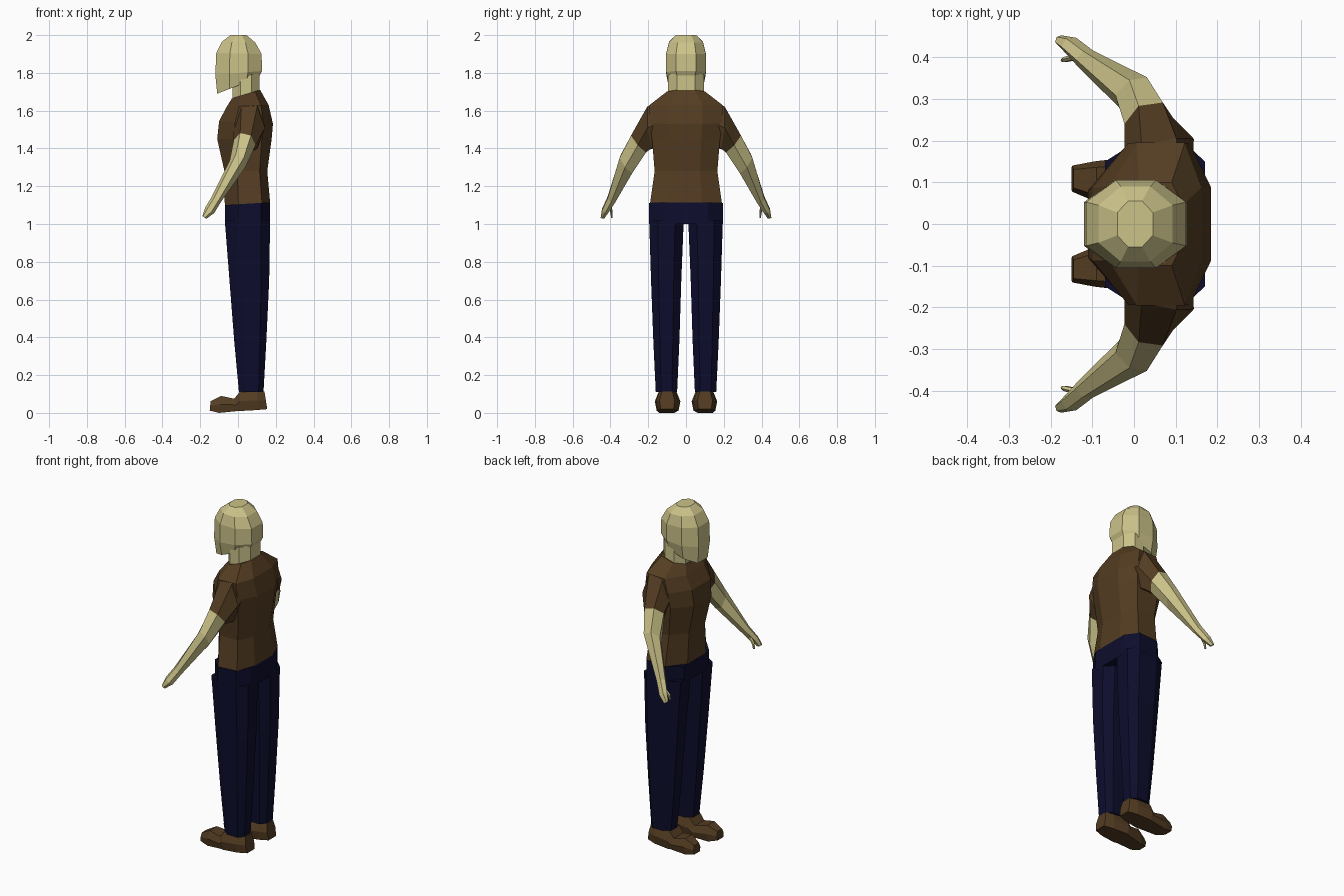
import bpy, bmesh
from mathutils import Vector

if "Cube" in bpy.data.objects:
    bpy.data.objects.remove(bpy.data.objects["Cube"])


def material(name, rgb):
    m = bpy.data.materials.new(name)
    m.diffuse_color = (*rgb, 1)
    m.use_nodes = True
    m.node_tree.nodes["Principled BSDF"].inputs["Base Color"].default_value = m.diffuse_color
    return m


SKIN = material("skin", (0.60, 0.54, 0.25))
BROWN = material("brown", (0.088, 0.046, 0.016))
NAVY = material("navy", (0.004, 0.004, 0.026))


def loft(name, rings, mat, side=1):
    """Skin a list of equal-length point rings, capped at both ends."""
    bm = bmesh.new()
    vs = [[bm.verts.new((p[0], p[1] * side, p[2])) for p in r] for r in rings]
    n = len(vs[0])
    for a, b in zip(vs, vs[1:]):
        for i in range(n):
            j = (i + 1) % n
            bm.faces.new((a[i], a[j], b[j], b[i]))
    bm.faces.new(vs[0])
    bm.faces.new(vs[-1])
    bmesh.ops.recalc_face_normals(bm, faces=bm.faces)
    me = bpy.data.meshes.new(name)
    bm.to_mesh(me)
    bm.free()
    me.materials.append(mat)
    ob = bpy.data.objects.new(name, me)
    bpy.context.collection.objects.link(ob)
    return ob


def octagon(x0, x1, w, z0, z1, cy=0, flat=0.5, f0=0.3, f1=0.3):
    """Body slice: front x0 at height z0, back x1 at height z1, half width w."""
    d = x1 - x0
    half = [(x0, flat * w), (x0 + f0 * d, w), (x1 - f1 * d, w), (x1, flat * w)]
    pts = half + [(x, -y) for x, y in reversed(half)]
    return [(x, cy + y, z0 + (z1 - z0) * (x - x0) / d) for x, y in pts]


def limb(spec):
    """Hexagonal slices from outer point, inner point and half thickness."""
    rows = [(Vector(o), Vector(i), h) for o, i, h in spec]
    mid = [(o + i) / 2 for o, i, h in rows]
    rings = []
    for k, (o, i, h) in enumerate(rows):
        t = mid[min(k + 1, len(mid) - 1)] - mid[max(k - 1, 0)]
        b = t.cross(o - i).normalized() * h
        c = mid[k]
        rings.append([o + b * .5, c + b, i + b * .5, i - b * .5, c - b, o - b * .5])
    return rings


# Head with a jaw that slopes down to the chin, and the neck
loft("head", [octagon(*r) for r in [
    (-0.11, 0.11, 0.09, 1.69, 1.775),
    (-0.12, 0.127, 0.105, 1.79, 1.81),
    (-0.115, 0.125, 0.105, 1.905, 1.90),
    (-0.085, 0.092, 0.09, 1.965, 1.96),
    (-0.04, 0.045, 0.055, 2.0, 2.0)]], SKIN)
loft("neck", [octagon(-0.03, 0.115, 0.095, z, z + 0.03) for z in (1.64, 1.77)], SKIN)

# Shirt body
loft("shirt", [octagon(*r, flat=0.45, f1=0.18) for r in [
    (-0.07, 0.17, 0.19, 1.10, 1.115),
    (-0.072, 0.155, 0.166, 1.28, 1.28),
    (-0.11, 0.178, 0.18, 1.45, 1.45),
    (-0.10, 0.185, 0.193, 1.545, 1.53),
    (-0.06, 0.162, 0.195, 1.62, 1.63),
    (-0.032, 0.117, 0.10, 1.665, 1.71)]], BROWN)

# Hips of the trousers
loft("hips", [octagon(-0.07, 0.17, 0.195, z0, z1, flat=0.6, f1=0.2)
              for z0, z1 in ((1.10, 1.115), (1.0, 1.0))], NAVY)

ARM = [((.06, .13, 1.66), (.06, .13, 1.42), .08),
       ((.06, .197, 1.622), (.06, .178, 1.40), .085),
       ((.04, .287, 1.475), (.03, .208, 1.385), .06),
       ((.01, .348, 1.36), (-.015, .283, 1.275), .046),
       ((-.11, .415, 1.14), (-.12, .375, 1.12), .028),
       ((-.15, .445, 1.075), (-.15, .408, 1.07), .028),
       ((-.18, .45, 1.037), (-.175, .43, 1.033), .014)]
THUMB = [((-.13, .41, 1.10), (-.13, .395, 1.10), .012),
         ((-.165, .40, 1.06), (-.165, .388, 1.06), .010),
         ((-.17, .397, 1.033), (-.17, .388, 1.033), .006)]
LEG = [(-0.07, 0.17, 0.012, 0.195, 1.02), (-0.045, 0.165, 0.025, 0.185, 0.70),
       (-0.02, 0.15, 0.035, 0.173, 0.38), (0.005, 0.135, 0.047, 0.16, 0.11)]
# Shoe slices: bottom x, top x, inner y, outer y, bottom z, top z
SHOE = [(.155, .14, .06, .14, .02, .112), (.10, .10, .042, .158, .015, .118),
        (.01, .01, .03, .165, .01, .112), (0, -.02, .035, .16, .01, .075),
        (-.10, -.09, .055, .15, 0, .09), (-.15, -.145, .077, .14, .012, .062)]


def shoe_slice(xb, xt, y0, y1, zb, zt):
    xm, zm, e = (xb + xt) / 2, (zb + zt) / 2, (y1 - y0) * 0.15
    return [(xb, y0 + e / 2, zb), (xm, y0, zm), (xt, y0 + e, zt),
            (xt, y1 - e, zt), (xm, y1, zm), (xb, y1 - e / 2, zb)]


# Paired parts
for label, s in (("left", -1), ("right", 1)):
    arm = limb(ARM)
    loft(label + "_sleeve", arm[:3], BROWN, s)
    loft(label + "_arm", arm[2:], SKIN, s)
    loft(label + "_thumb", limb(THUMB), SKIN, s)
    loft(label + "_trouser_leg",
         [octagon(x0, x1, (y1 - y0) / 2, z, z, cy=(y0 + y1) / 2, f1=0.2)
          for x0, x1, y0, y1, z in LEG], NAVY, s)
    loft(label + "_shoe", [shoe_slice(*r) for r in SHOE], BROWN, s)
